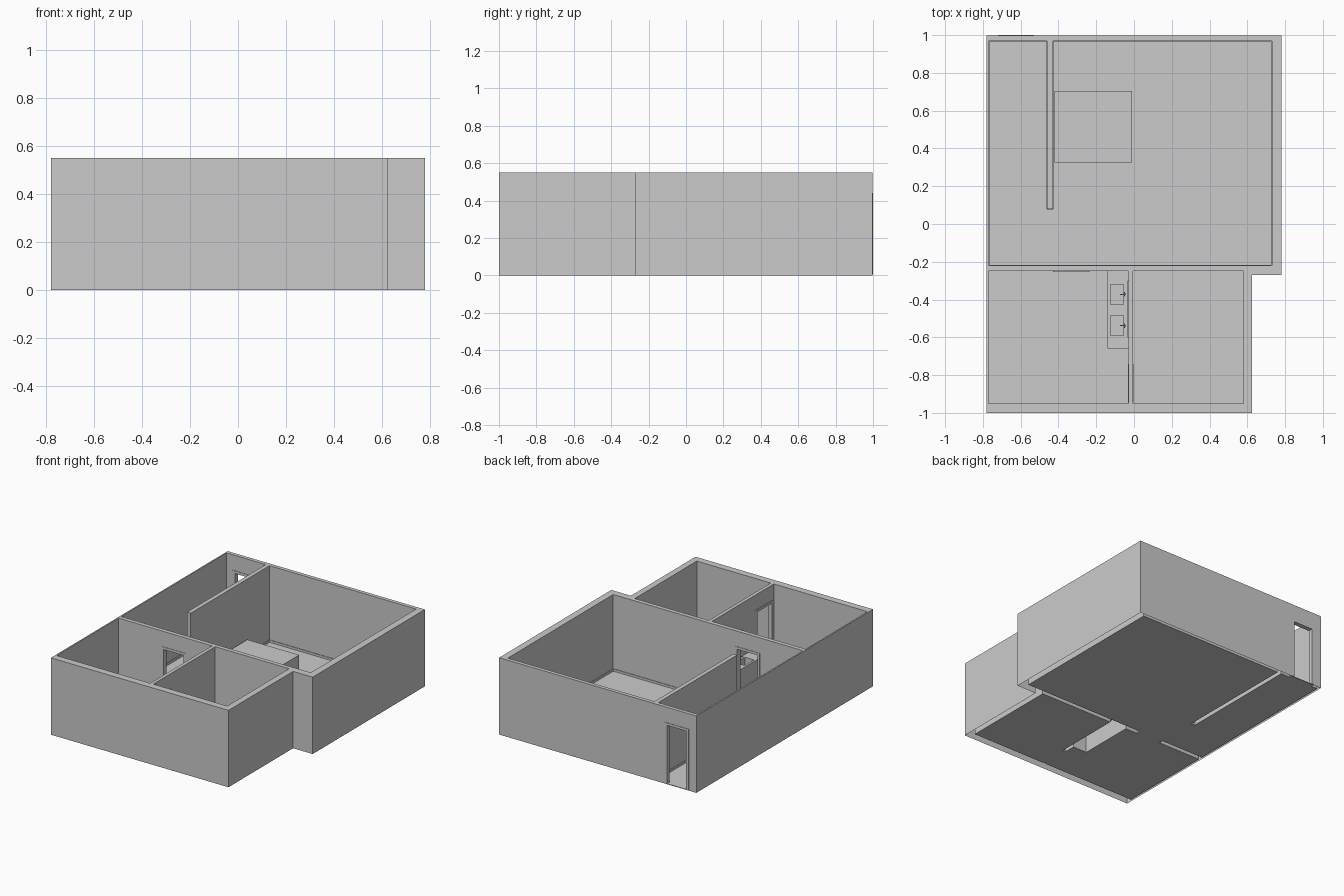
import bpy, bmesh

if "Cube" in bpy.data.objects:
    bpy.data.objects.remove(bpy.data.objects["Cube"])

H, FLOOR, DOOR_H = 0.55, 0.004, 0.44


def prism(name, pts, z0, z1):
    """Extrude a plan outline from z0 to z1."""
    bm = bmesh.new()
    face = bm.faces.new([bm.verts.new((x, y, z0)) for x, y in pts])
    top = bmesh.ops.extrude_face_region(bm, geom=[face])["geom"]
    for v in top:
        if isinstance(v, bmesh.types.BMVert):
            v.co.z = z1
    bmesh.ops.recalc_face_normals(bm, faces=bm.faces)
    me = bpy.data.meshes.new(name)
    bm.to_mesh(me)
    bm.free()
    ob = bpy.data.objects.new(name, me)
    bpy.context.collection.objects.link(ob)
    return ob


def box(name, x0, x1, y0, y1, z0, z1):
    return prism(name, [(x0, y0), (x1, y0), (x1, y1), (x0, y1)], z0, z1)


def cut(target, cutter):
    """Subtract the cutter from the target and discard it."""
    mod = target.modifiers.new("cut", "BOOLEAN")
    mod.operation, mod.solver, mod.object = "DIFFERENCE", "EXACT", cutter
    bpy.context.view_layer.objects.active = target
    bpy.ops.object.modifier_apply(modifier=mod.name)
    bpy.data.objects.remove(cutter)


# House shell: stepped outline, rooms carved out from the floor level up
house = prism("house_shell", [(-.78, -1), (.625, -1), (.625, -.27), (.78, -.27),
                              (.78, .997), (-.78, .997)], 0, H)
big_room = [(-.77, -.22), (.73, -.22), (.73, .97), (-.43, .97), (-.43, .08),
            (-.46, .08), (-.46, .97), (-.77, .97)]
COUNTER_H = 0.17
cut(house, prism("cut_main", big_room, FLOOR, 1))
cut(house, box("cut_side", -.005, .58, -.95, -.25, FLOOR, 1))
# Washroom is cut in two steps so the hollow counter is left standing
cut(house, prism("cut_wash", [(-.77, -.95), (-.03, -.95), (-.03, -.66), (-.14, -.66),
                              (-.14, -.25), (-.77, -.25)], FLOOR, 0.4))
cut(house, box("cut_upper", -.77, -.03, -.95, -.25, COUNTER_H, 1))
# Sink basins
sinks = [(-.425, -.32), (-.59, -.485)]
for y0, y1 in sinks:
    cut(house, box("cut_sink", -.125, -.055, y0, y1, COUNTER_H - .05, .3))

# Doorways: wall extents in plan and the axis the door width runs along
doors = [("x", -.72, -.53, .97, .997), ("x", -.43, -.235, -.25, -.22),
         ("y", -.945, -.74, -.03, -.005)]
T, LIP = 0.018, 0.003


def door_box(name, axis, a0, a1, b0, b1, z0, z1):
    if axis == "x":
        return box(name, a0, a1, b0, b1, z0, z1)
    return box(name, b0, b1, a0, a1, z0, z1)


for axis, a0, a1, b0, b1 in doors:
    cut(house, door_box("cut_door", axis, a0 + .005, a1 - .005, b0 - .02, b1 + .02,
                        FLOOR, DOOR_H - .005))
    lo, hi = b0 - LIP, b1 + LIP
    # Frame: two jambs and a head
    door_box("door_jamb", axis, a0, a0 + T, lo, hi, FLOOR, DOOR_H)
    door_box("door_jamb", axis, a1 - T, a1, lo, hi, FLOOR, DOOR_H)
    door_box("door_head", axis, a0 + T, a1 - T, lo, hi, DOOR_H - T, DOOR_H)

# Walls are open underneath: keep only the floor
bm = bmesh.new()
bm.from_mesh(house.data)
low = [f for f in bm.faces if all(v.co.z < FLOOR / 2 for v in f.verts)]
bmesh.ops.delete(bm, geom=low, context="FACES_ONLY")
bm.to_mesh(house.data)
bm.free()

# Baseboards around the main room, broken at the doorways
B, BH = 0.004, 0.02
for x0, x1, y0, y1 in [(-.77, -.43, -.22, -.22 + B), (-.235, .73, -.22, -.22 + B),
                       (-.77, -.77 + B, -.22, .97), (.73 - B, .73, -.22, .97),
                       (-.43, .73, .97 - B, .97), (-.77, -.72, .97 - B, .97),
                       (-.53, -.46, .97 - B, .97), (-.46 - B, -.46, .08, .97),
                       (-.43, -.43 + B, .08, .97), (-.46, -.43, .08 - B, .08)]:
    box("baseboard", x0, x1, y0, y1, FLOOR, BH)

# Low platform in the main room
box("low_platform", -.42, -.01, .325, .705, FLOOR, .125)

# Mirror and taps above the counter
box("mirror", -.034, -.03, -.6, -.3, .22, .36)
for y0, y1 in sinks:
    y = (y0 + y1) / 2
    box("tap_post", -.05, -.042, y - .004, y + .004, COUNTER_H, COUNTER_H + .03)
    box("tap_spout", -.075, -.042, y - .003, y + .003, COUNTER_H + .024, COUNTER_H + .03)
    box("tap_handles", -.052, -.047, y - .012, y + .012, COUNTER_H, COUNTER_H + .01)
